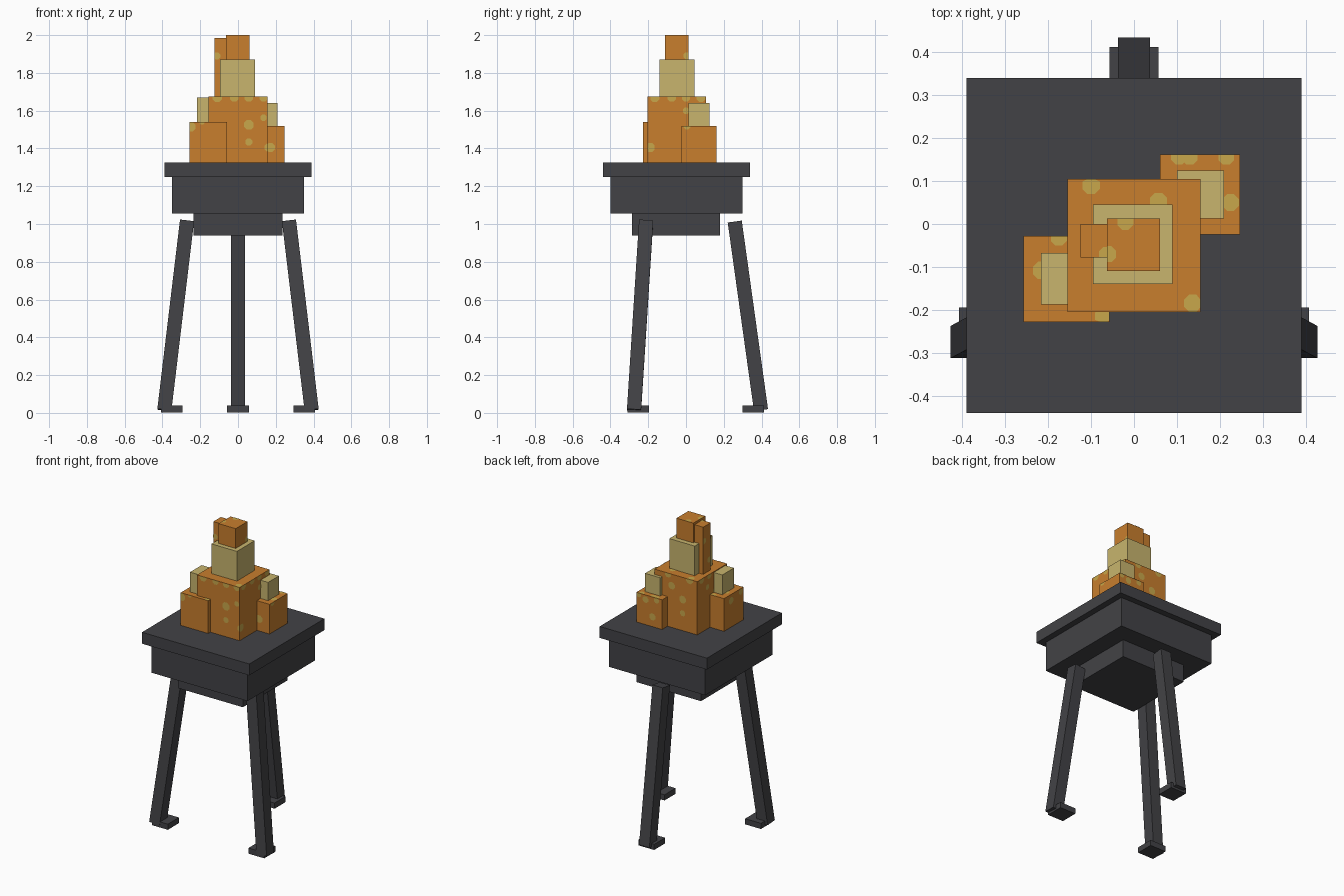
import bpy
import bmesh
from math import cos, sin, pi
from mathutils import Vector, Matrix

cube = bpy.data.objects.get("Cube")
if cube:
    bpy.data.objects.remove(cube, do_unlink=True)


def material(name, rgb):
    mat = bpy.data.materials.new(name)
    mat.use_nodes = True
    color = (*rgb, 1)
    mat.diffuse_color = color
    mat.node_tree.nodes["Principled BSDF"].inputs["Base Color"].default_value = color
    return mat


charcoal = material("charcoal", (0.055, 0.055, 0.061))
orange = material("orange", (0.58, 0.21, 0.027))
tan = material("tan", (0.58, 0.46, 0.155))
ochre = material("ochre", (0.58, 0.39, 0.07))


def finish(name, bm, mat):
    mesh = bpy.data.meshes.new(name)
    bm.to_mesh(mesh)
    bm.free()
    mesh.materials.append(mat)
    obj = bpy.data.objects.new(name, mesh)
    bpy.context.collection.objects.link(obj)
    return obj


def box(name, lo, hi, mat):
    """Axis-aligned block between two corners."""
    lo, hi = Vector(lo), Vector(hi)
    bm = bmesh.new()
    size = Matrix.Diagonal((*(hi - lo), 1))
    bmesh.ops.create_cube(bm, size=1, matrix=Matrix.Translation((lo + hi) / 2) @ size)
    finish(name, bm, mat)
    return lo, hi


def leg(name, foot, top, width=0.075):
    """Square post leaning from foot to top."""
    foot, top = Vector(foot), Vector(top)
    z = (top - foot).normalized()
    x = Vector((0, 1, 0)).cross(z).normalized()
    y = z.cross(x)
    turn = Matrix((x, y, z)).transposed().to_4x4()
    size = Matrix.Diagonal((width, width, (top - foot).length, 1))
    bm = bmesh.new()
    bmesh.ops.create_cube(bm, size=1, matrix=Matrix.Translation((foot + top) / 2) @ turn @ size)
    finish(name, bm, charcoal)


def spots(name, block, axis, side, places):
    """Eight-sided patches (u, v, radius) on one face, cut off at its borders."""
    lo, hi = block
    a, b = [i for i in range(3) if i != axis]
    bm = bmesh.new()
    for u, v, r in places:
        verts = []
        for k in range(8):
            t = (k + 0.5) * pi / 4
            p = Vector()
            p[axis] = hi[axis] + 0.0015 if side > 0 else lo[axis] - 0.0015
            p[a] = min(max(u + r * cos(t), lo[a]), hi[a])
            p[b] = min(max(v + r * sin(t), lo[b]), hi[b])
            if not any((p - q.co).length < 1e-4 for q in verts):
                verts.append(bm.verts.new(p))
        face = bm.faces.new(verts)
        face.normal_update()
        if face.normal[axis] * side < 0:
            face.normal_flip()
    finish(name, bm, ochre)


# Stand: table top, body and underside block
box("table_top", (-0.39, -0.44, 1.25), (0.39, 0.34, 1.325), charcoal)
box("table_body", (-0.35, -0.40, 1.055), (0.35, 0.30, 1.25), charcoal)
box("table_underside", (-0.235, -0.285, 0.94), (0.235, 0.18, 1.055), charcoal)

# Three splayed legs with feet
for label, s in (("left", 1), ("right", -1)):
    leg(label + "_front_leg", (s * 0.39, -0.275, 0.015), (s * 0.27, -0.211, 1.017))
    x0, x1 = sorted((s * 0.293, s * 0.408))
    box(label + "_front_foot", (x0, -0.31, 0.003), (x1, -0.195, 0.04), charcoal)
leg("back_leg", (0, 0.397, 0.015), (0, 0.258, 1.013))
box("back_foot", (-0.057, 0.298, 0.003), (0.057, 0.412, 0.04), charcoal)

# Central tower of blocks
tower = box("tower_base", (-0.155, -0.205, 1.325), (0.155, 0.105, 1.675), orange)
box("tower_middle", (-0.095, -0.14, 1.675), (0.09, 0.045, 1.87), tan)
cap = box("tower_cap", (-0.063, -0.11, 1.87), (0.06, 0.013, 2.0), orange)
column = box("tower_side_column", (-0.125, -0.078, 1.675), (-0.055, 0, 1.985), orange)

# Two side blocks with smaller blocks on them
west = box("right_side_block", (-0.257, -0.228, 1.325), (-0.057, -0.028, 1.54), orange)
box("right_side_cap", (-0.217, -0.188, 1.54), (-0.097, -0.067, 1.67), tan)
east = box("left_side_block", (0.06, -0.025, 1.325), (0.247, 0.162, 1.52), orange)
box("left_side_cap", (0.1, 0.013, 1.52), (0.21, 0.125, 1.64), tan)

# Ochre patches on the orange blocks
edge = 1.67
spots("tower_top_spots", tower, 2, 1, [(-0.1, 0.09, 0.022), (0.057, 0.053, 0.021), (0.137, -0.185, 0.022)])
spots("tower_front_spots", tower, 1, -1, [
    (0.057, 1.525, 0.028), (0.057, 1.435, 0.02), (0.135, 1.562, 0.018), (0.16, 1.405, 0.022),
    (-0.11, edge, 0.026), (-0.02, edge, 0.024), (0.057, edge, 0.024), (0.135, edge, 0.024)])
spots("tower_left_spots", tower, 0, 1, [
    (-0.19, 1.405, 0.026), (-0.165, edge, 0.026), (-0.075, edge, 0.024), (0.0, edge, 0.024),
    (0.08, edge, 0.026), (0.0, 1.6, 0.018)])
spots("tower_back_spots", tower, 1, 1, [
    (0.03, 1.6, 0.025), (-0.05, 1.53, 0.026), (-0.05, 1.44, 0.02), (-0.1, edge, 0.026), (0.057, edge, 0.024)])
spots("tower_right_spots", tower, 0, -1, [
    (0.0, 1.6, 0.018), (0.06, edge, 0.026), (-0.02, edge, 0.024), (-0.08, 1.55, 0.024)])
spots("cap_top_spots", cap, 2, 1, [(-0.02, 0.005, 0.02), (-0.06, -0.07, 0.02)])
spots("cap_left_spots", cap, 0, 1, [(0.005, 1.89, 0.02)])
spots("column_top_spots", column, 2, 1, [(-0.065, -0.07, 0.018)])
spots("column_front_spots", column, 1, -1, [(-0.112, 1.89, 0.02)])
spots("column_right_spots", column, 0, -1, [(-0.01, 1.89, 0.02), (-0.06, 1.75, 0.02)])

spots("right_block_top_spots", west, 2, 1, [
    (-0.215, -0.108, 0.022), (-0.175, -0.032, 0.02), (-0.07, -0.215, 0.022)])
spots("right_block_front_spots", west, 1, -1, [(-0.25, 1.515, 0.027), (-0.19, 1.54, 0.015)])
spots("right_block_right_spots", west, 0, -1, [(-0.1, 1.5, 0.024), (-0.2, 1.52, 0.02)])
spots("left_block_top_spots", east, 2, 1, [
    (0.105, 0.157, 0.02), (0.13, 0.157, 0.02), (0.215, 0.157, 0.02), (0.225, 0.05, 0.021)])
spots("left_block_front_spots", east, 1, -1, [(0.172, 1.405, 0.026)])
spots("left_block_left_spots", east, 0, 1, [(0.005, 1.52, 0.02)])
spots("left_block_back_spots", east, 1, 1, [
    (0.13, 1.39, 0.024), (0.1, 1.505, 0.02), (0.18, 1.49, 0.022), (0.23, 1.51, 0.018)])
